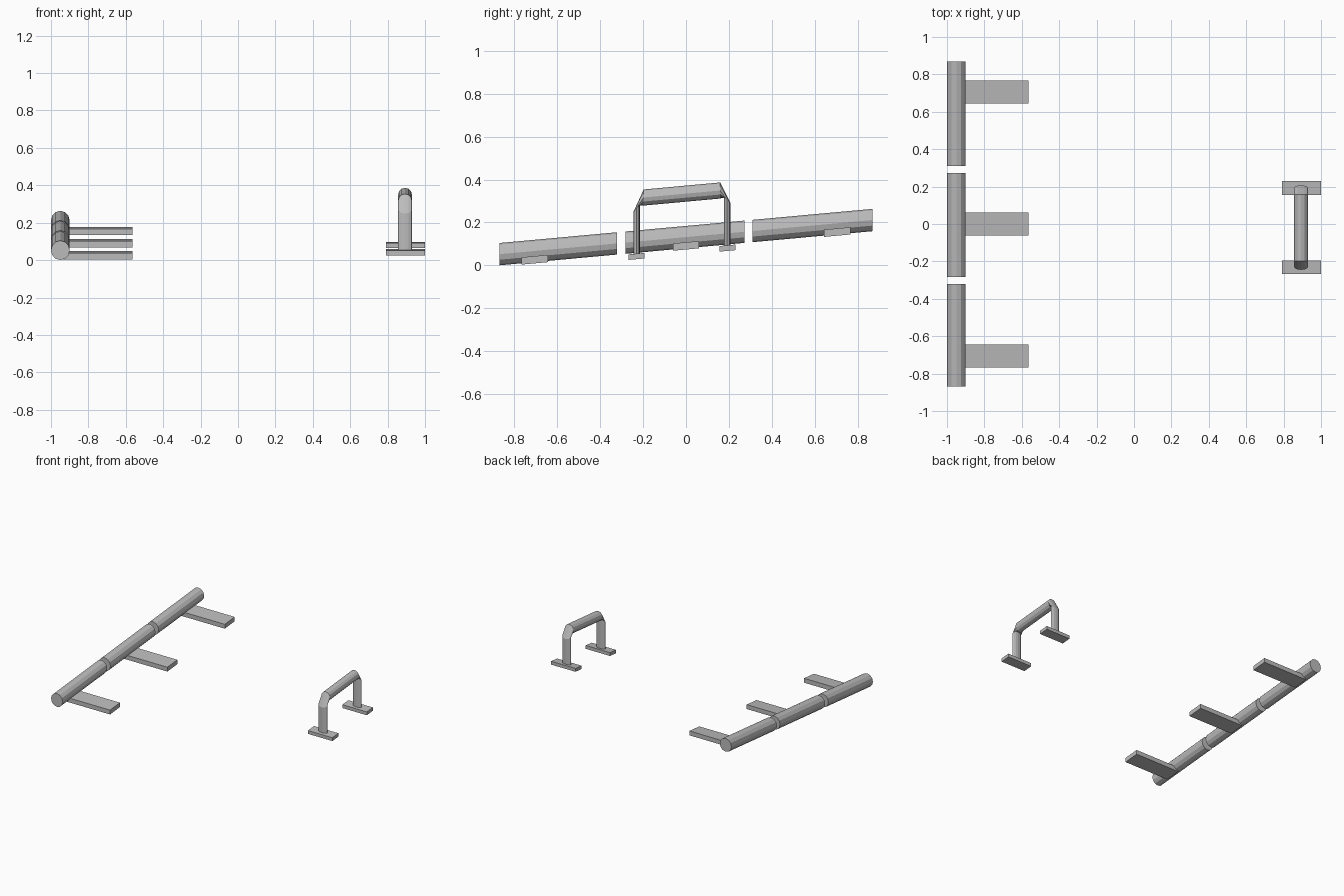
import bpy, bmesh, math

if "Cube" in bpy.data.objects:
    bpy.data.objects.remove(bpy.data.objects["Cube"], do_unlink=True)

SLOPE = 0.0915   # every part follows the same incline along y
SIDES = 12

metal = bpy.data.materials.new("grey metal")
metal.use_nodes = True
grey = (0.5, 0.5, 0.5, 1)
metal.diffuse_color = grey
metal.node_tree.nodes["Principled BSDF"].inputs["Base Color"].default_value = grey


def finish(name, bm):
    """Incline the part and add it to the scene."""
    for v in bm.verts:
        v.co.z += SLOPE * v.co.y
    bmesh.ops.recalc_face_normals(bm, faces=bm.faces)
    mesh = bpy.data.meshes.new(name)
    bm.to_mesh(mesh)
    bm.free()
    mesh.materials.append(metal)
    bpy.context.collection.objects.link(bpy.data.objects.new(name, mesh))


def box(name, x0, x1, y, half_y, z, half_z):
    bm = bmesh.new()
    bmesh.ops.create_cube(bm, size=1)
    for v in bm.verts:
        v.co.x = x0 if v.co.x < 0 else x1
        v.co.y = y + 2 * half_y * v.co.y
        v.co.z = z + 2 * half_z * v.co.z
    finish(name, bm)


def tube(name, x, radius, sections):
    """Loft rings given by their outer and inner (y, z) points."""
    bm = bmesh.new()
    rings = []
    for (yo, zo), (yi, zi) in sections:
        ring = []
        for i in range(SIDES):
            a = math.tau * i / SIDES
            t = (1 + math.cos(a)) / 2
            ring.append(bm.verts.new((x + radius * math.sin(a),
                                      yi + (yo - yi) * t, zi + (zo - zi) * t)))
        rings.append(ring)
    for r, s in zip(rings, rings[1:]):
        for i in range(SIDES):
            j = (i + 1) % SIDES
            bm.faces.new((r[i], r[j], s[j], s[i]))
    bm.faces.new(rings[0])
    bm.faces.new(rings[-1])
    finish(name, bm)


# Three rail segments with open gaps between them
RAIL_X, RAIL_Z, RAIL_R = -0.95, 0.132, 0.052
for label, y0, y1 in (("front", -0.87, -0.322), ("middle", -0.283, 0.272),
                      ("back", 0.31, 0.87)):
    tube(label + "_rail", RAIL_X, 0.05,
         [((y, RAIL_Z + RAIL_R), (y, RAIL_Z - RAIL_R)) for y in (y0, y1)])

# Support planks under the rails
for label, y in (("front", -0.705), ("middle", 0), ("back", 0.705)):
    box(label + "_plank", RAIL_X, -0.565, y, 0.061, 0.091, 0.017)

# Arched handle: half the sections, mirrored about its middle
MID = -0.019
half = [((-0.226, 0.064), (-0.196, 0.064)),
        ((-0.226, 0.272), (-0.196, 0.304)),
        ((-0.178, 0.372), (-0.178, 0.297))]
front = [tuple((MID + y, z) for y, z in s) for s in half]
back = [tuple((MID - y, z) for y, z in s) for s in reversed(half)]
tube("handle_bar", 0.893, 0.037, front + back)

# Handle feet
for label, side in (("front", -1), ("back", 1)):
    box(label + "_foot", 0.79, 1.0, MID + side * 0.212, 0.037, 0.063, 0.013)
